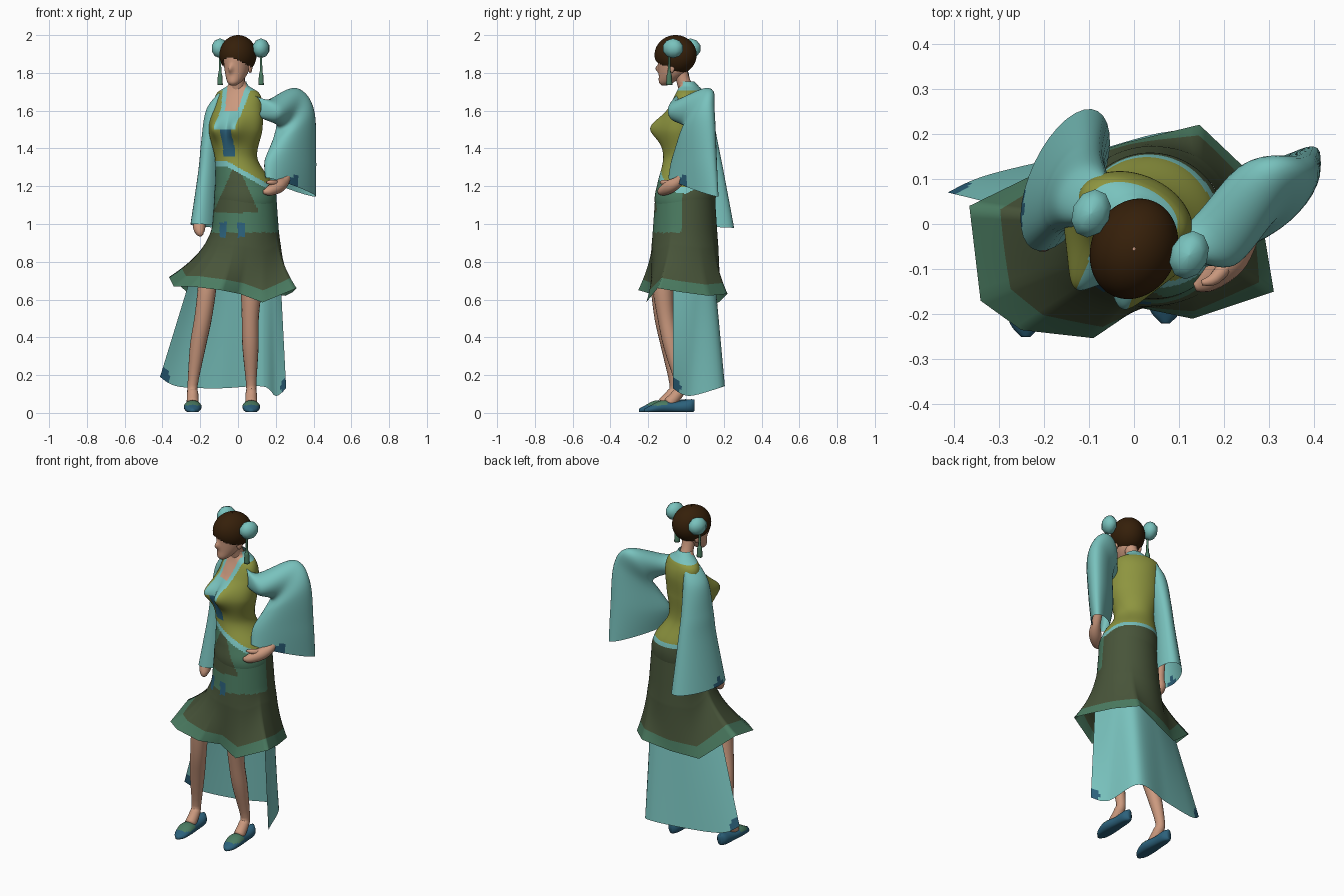
import bpy
import bmesh
from math import sin, cos, pi, exp, atan2, radians
from mathutils import Vector, Matrix

cube = bpy.data.objects.get("Cube")
if cube:
    bpy.data.objects.remove(cube, do_unlink=True)

# Flat colours, linear
COLOURS = {
    "pale_teal": (0.19, 0.54, 0.51), "olive": (0.27, 0.30, 0.05),
    "dark_green": (0.065, 0.09, 0.042), "mid_green": (0.07, 0.2, 0.12),
    "deep_blue": (0.025, 0.12, 0.2), "skin": (0.6, 0.32, 0.21),
    "hair_brown": (0.036, 0.014, 0.003),
}
MATERIALS = {}
for label, rgb in COLOURS.items():
    mat = bpy.data.materials.new(label)
    mat.use_nodes = True
    mat.diffuse_color = (*rgb, 1)
    shader = mat.node_tree.nodes["Principled BSDF"]
    shader.inputs["Base Color"].default_value = (*rgb, 1)
    shader.inputs["Roughness"].default_value = 0.8
    MATERIALS[label] = mat

TURN = Matrix.Rotation(radians(-23), 3, 'Z')   # body and head look to one side
UNTURN = TURN.transposed()


def smooth(points, steps):
    """Resample equal-length tuples along a Catmull-Rom curve."""
    p = [points[0], *points, points[-1]]
    result = []
    for i in range(len(points) - 1):
        for k in range(steps):
            t = k / steps
            result.append([0.5 * (2 * b + (c - a) * t + (2 * a - 5 * b + 4 * c - d) * t * t
                                  + (3 * b - a - 3 * c + d) * t ** 3)
                           for a, b, c, d in zip(*p[i:i + 4])])
    return result + [list(points[-1])]


def surface(name, rows, rule, closed=True, caps=False):
    """Skin rows of points; rule is a colour or a function of face centre and row fraction."""
    bm = bmesh.new()
    verts = [[bm.verts.new(p) for p in row] for row in rows]
    names = list(COLOURS)
    count = len(rows[0])
    for r in range(len(rows) - 1):
        for i in range(count if closed else count - 1):
            j = (i + 1) % count
            quad = (verts[r][i], verts[r][j], verts[r + 1][j], verts[r + 1][i])
            centre = sum((v.co for v in quad), Vector()) / 4
            colour = rule if isinstance(rule, str) else rule(centre, (r + 0.5) / (len(rows) - 1))
            if colour:
                bm.faces.new(quad).material_index = names.index(colour)
    if caps:
        for end, t in ((verts[0], 0), (verts[-1], 1)):
            colour = rule if isinstance(rule, str) else rule(end[0].co, t)
            bm.faces.new(end).material_index = names.index(colour)
    bmesh.ops.recalc_face_normals(bm, faces=bm.faces)
    mesh = bpy.data.meshes.new(name)
    bm.to_mesh(mesh)
    bm.free()
    for mat in MATERIALS.values():
        mesh.materials.append(mat)
    obj = bpy.data.objects.new(name, mesh)
    bpy.context.collection.objects.link(obj)
    mesh.shade_smooth()


def ring(centre, u, v, count=24):
    return [Vector(centre) + u * cos(2 * pi * i / count) + v * sin(2 * pi * i / count)
            for i in range(count)]


def tube(name, points, colour, count=16):
    """Round tube through (x, y, z, radius) points."""
    path = smooth(points, 4)
    rows = []
    for i, (x, y, z, r) in enumerate(path):
        ahead, behind = path[min(i + 1, len(path) - 1)], path[max(i - 1, 0)]
        along = Vector(ahead[:3]) - Vector(behind[:3])
        u = along.cross(Vector((1, 0, 0))).normalized()
        rows.append(ring((x, y, z), u * r, along.cross(u).normalized() * r, count))
    surface(name, rows, colour, caps=True)


def blob(name, centre, size, colour, detail=10):
    rows = []
    for k in range(detail + 1):
        a = pi * (0.01 + 0.98 * k / detail)
        rows.append(ring(Vector(centre) + Vector((0, 0, size[2] * cos(a))),
                         TURN @ Vector((size[0] * sin(a), 0, 0)),
                         TURN @ Vector((0, size[1] * sin(a), 0)), 2 * detail))
    surface(name, rows, colour, caps=isinstance(colour, str))


# Colour rules for the dress
def skirt_colour(c, t=0):
    if t > 0.885:
        return "mid_green"
    if c.y < 0 and 0.93 < c.z < 1.01 and min(abs(c.x + 0.08), abs(c.x - 0.015)) < 0.018:
        return "deep_blue"
    tongue = c.z > 1.06 and abs(c.x + 0.01) < (1.33 - c.z) * 0.45
    return "mid_green" if c.y < -0.02 and c.z > 0.955 and not tongue else "dark_green"


def torso_colour(c, t):
    hem = 1.305 - 0.55 * max(0, c.x + 0.06)
    if c.y > 0:
        hem += (1.2 - hem) * min(1, c.y / 0.1)
    if c.z < hem:
        return skirt_colour(c)
    if c.z < hem + 0.028:
        return "pale_teal"
    local = UNTURN @ c
    if local.y < 0:
        side, rise = abs(local.x), c.z - 1.6
        if rise > 0 and side < 0.036 + rise * 0.12:
            return "skin"
        if c.z > 1.5 and side < 0.062 + max(0, rise) * 0.15:
            return "pale_teal"
        if 1.36 < c.z < 1.5 and side < 0.033:
            return "deep_blue"
    return "pale_teal" if c.z > 1.705 else "olive"


# Torso: z, centre x, centre y, half width, half depth
torso = [(1.0, 0.04, -0.005, 0.13, 0.13), (1.12, 0.04, -0.005, 0.165, 0.16),
         (1.22, 0.03, 0, 0.15, 0.15), (1.35, -0.01, -0.01, 0.113, 0.11),
         (1.5, -0.012, -0.015, 0.145, 0.118), (1.62, 0, 0.015, 0.135, 0.095),
         (1.69, 0, 0.025, 0.12, 0.07), (1.73, 0, 0.015, 0.06, 0.05), (1.755, 0, 0, 0.043, 0.043)]
rows = []
for z, x, y, w, d in smooth(torso, 18):
    row = []
    for p in ring((0, 0, 0), Vector((w, 0, 0)), Vector((0, d, 0)), 160):
        if p.y < 0:   # bust
            p.y -= 0.058 * exp(-(abs(p.x) - 0.06) ** 2 / 0.002 - (z - 1.51) ** 2 / 0.004)
        row.append(TURN @ p + Vector((x, y, z)))
    rows.append(row)
surface("tunic_body", rows, torso_colour)

# Skirt flaring from the hips to a pointed hem
hem = [(0.29, -0.03, 0.64), (0.25, 0.12, 0.62), (0.145, 0.22, 0.63), (-0.02, 0.18, 0.59),
       (-0.18, 0.13, 0.565), (-0.365, 0.04, 0.72), (-0.34, -0.17, 0.67), (-0.25, -0.235, 0.67),
       (-0.09, -0.253, 0.65), (0.01, -0.185, 0.63), (0.13, -0.21, 0.585), (0.31, -0.15, 0.66)]
edge = [Vector(a).lerp(Vector(b), k / 8) for a, b in zip(hem, hem[1:] + hem[:1]) for k in range(8)]
rows = []
for r in range(61):
    s = r / 60
    flare = max(0, (s - 0.3) / 0.7) ** 2
    radius = 0.164 + 0.018 * min(1, 2 * s)
    row = []
    for p in edge:
        a = atan2(p.y, p.x)
        hip = Vector((0.04 + radius * cos(a), radius * 0.97 * sin(a) - 0.005, 0))
        q = hip.lerp(p, flare)
        q.z = 1.13 + (p.z - 1.13) * s
        row.append(q)
    rows.append(row)
surface("skirt", rows, skirt_colour)

# Long train hanging behind the legs
top = [(-0.25, 0.03, 0.72), (-0.18, 0.07, 0.72), (-0.05, 0.125, 0.72),
       (0.12, 0.15, 0.72), (0.19, 0.06, 0.72), (0.225, -0.07, 0.72)]
bottom = [(-0.413, 0.07, 0.19), (-0.32, 0.11, 0.14), (-0.1, 0.16, 0.13),
          (0.13, 0.2, 0.14), (0.2, 0.02, 0.09), (0.255, -0.07, 0.13)]
ends = [Vector(bottom[0]), Vector(bottom[-1])]
pairs = [(Vector(a), Vector(b)) for a, b in zip(smooth(top, 8), smooth(bottom, 8))]
surface("train", [[a.lerp(b, k / 30) for a, b in pairs] for k in range(31)],
        lambda c, t: "deep_blue" if min((c - e).length for e in ends) < 0.05 else "pale_teal",
        closed=False)


# Wide flat sleeves: outer point, inner point, half thickness
def sleeve(name, sections, normal, patch):
    rows = []
    for s in smooth(sections, 8):
        outer, inner = Vector(s[:3]), Vector(s[3:6])
        rows.append(ring((outer + inner) / 2, (outer - inner) / 2, Vector(normal) * s[6], 32))
    surface(name, rows, lambda c, t: "deep_blue" if (c - Vector(patch)).length < 0.034 else "pale_teal")


sleeve("left_sleeve", [
    (0.08, -0.04, 1.68, 0.09, -0.05, 1.57, 0.05), (0.17, -0.035, 1.66, 0.17, -0.055, 1.545, 0.07),
    (0.305, 0.12, 1.72, 0.225, 0.0, 1.51, 0.07), (0.39, 0.14, 1.61, 0.2, -0.03, 1.44, 0.07),
    (0.405, 0.155, 1.35, 0.15, -0.07, 1.335, 0.065), (0.407, 0.168, 1.145, 0.15, -0.09, 1.245, 0.05)],
    (0.75, -0.66, 0), (0.3, -0.01, 1.225))
sleeve("right_sleeve", [
    (-0.06, 0.1, 1.69, -0.1, 0.01, 1.69, 0.02), (-0.075, 0.13, 1.6, -0.15, 0, 1.6, 0.05),
    (-0.085, 0.165, 1.43, -0.175, -0.01, 1.43, 0.055), (-0.085, 0.195, 1.28, -0.19, -0.02, 1.28, 0.058),
    (-0.08, 0.25, 0.98, -0.225, -0.055, 1.0, 0.078)],
    (-0.87, 0.5, 0), (-0.25, 0.03, 1.01))

# Forearms, hands and thumbs
tube("left_hand", [(0.27, 0.03, 1.32, 0.026), (0.25, -0.03, 1.235, 0.026),
                   (0.215, -0.08, 1.2, 0.035), (0.165, -0.125, 1.175, 0.026), (0.135, -0.14, 1.17, 0.01)], "skin")
tube("left_thumb", [(0.22, -0.07, 1.21, 0.018), (0.18, -0.12, 1.22, 0.014), (0.15, -0.13, 1.22, 0.006)], "skin")
tube("right_hand", [(-0.16, 0.06, 1.25, 0.028), (-0.19, 0.0, 1.05, 0.024),
                    (-0.205, -0.02, 0.99, 0.033), (-0.2, -0.04, 0.955, 0.024), (-0.19, -0.045, 0.94, 0.01)], "skin")

# Legs and slippers
legs = {"right": [(-0.16, -0.125, 0.72, 0.05), (-0.165, -0.135, 0.65, 0.049), (-0.185, -0.12, 0.5, 0.046),
                  (-0.213, -0.09, 0.35, 0.042), (-0.24, -0.06, 0.15, 0.027)],
        "left": [(0.07, -0.11, 0.72, 0.057), (0.07, -0.12, 0.65, 0.055), (0.065, -0.105, 0.5, 0.045),
                 (0.066, -0.075, 0.35, 0.043), (0.07, -0.03, 0.15, 0.027)]}
shoe = [(0.076, 0.04, 0.014, 0.03), (0.05, 0.036, 0.033, 0.036), (-0.02, 0.03, 0.038, 0.032),
        (-0.1, 0.032, 0.047, 0.034), (-0.16, 0.018, 0.035, 0.02), (-0.19, 0.011, 0.01, 0.01)]
for side, path in legs.items():
    x, y = path[-1][:2]
    instep = [(x, y - 0.015, 0.1, 0.03), (x, y - 0.06, 0.05, 0.032)]
    tube(side + "_leg", path + instep, "skin")
    rows = []
    for dy, z, w, h in smooth(shoe, 5):
        row = ring((x, y + dy, z), Vector((w, 0, 0)), Vector((0, 0, h)))
        for p in row:
            p.z = max(p.z, 0.004)
        rows.append(row)
    surface(side + "_slipper", rows,
            lambda c, t: "mid_green" if c.z > 0.04 and 0.5 < t < 0.75 else "deep_blue", caps=True)

# Neck and face
HEAD = Vector((0, -0.055, 0))
tube("neck", [(0, 0.01, 1.69, 0.042), (0, -0.015, 1.76, 0.036), (0, -0.035, 1.83, 0.038)], "skin")
face = [(1.732, -0.065, 0.012, 0.012), (1.75, -0.053, 0.034, 0.04), (1.79, -0.025, 0.055, 0.068),
        (1.84, -0.01, 0.067, 0.085), (1.9, 0, 0.075, 0.095), (1.97, 0, 0.05, 0.07)]
rows = []
for z, y, w, d in smooth(face, 6):
    row = ring((0, y, z), Vector((w, 0, 0)), Vector((0, d, 0)), 64)
    for p in row:
        if p.y < 0:   # nose
            p.y -= 0.022 * exp(-p.x ** 2 / 0.00015 - (z - 1.822) ** 2 / 0.0004)
    rows.append([TURN @ p + HEAD for p in row])
surface("face", rows, "skin", caps=True)


# Hair cap open around the face
def hair_colour(c, t):
    p = UNTURN @ (c - HEAD)
    return None if p.y < -0.015 and p.z < 1.88 - 7 * p.x ** 2 else "hair_brown"


blob("hair", HEAD + Vector((0, 0, 1.895)), (0.095, 0.114, 0.105), hair_colour, 44)

# Wrapped buns, hanging tassels and ears
for side, s in (("left", 1), ("right", -1)):
    spot = HEAD + TURN @ Vector((s * 0.118, 0.035, 1.93))
    blob(side + "_bun", spot, (0.044, 0.058, 0.052), "pale_teal", 5)
    x, y = spot.x, spot.y - 0.02
    tube(side + "_tassel", [(x, y, 1.9, 0.006), (x, y, 1.81, 0.008), (x, y, 1.79, 0.013), (x, y, 1.735, 0.017)],
         "mid_green", 6)
    blob(side + "_ear", HEAD + TURN @ Vector((s * 0.068, 0.005, 1.825)), (0.01, 0.018, 0.026), "skin", 6)
